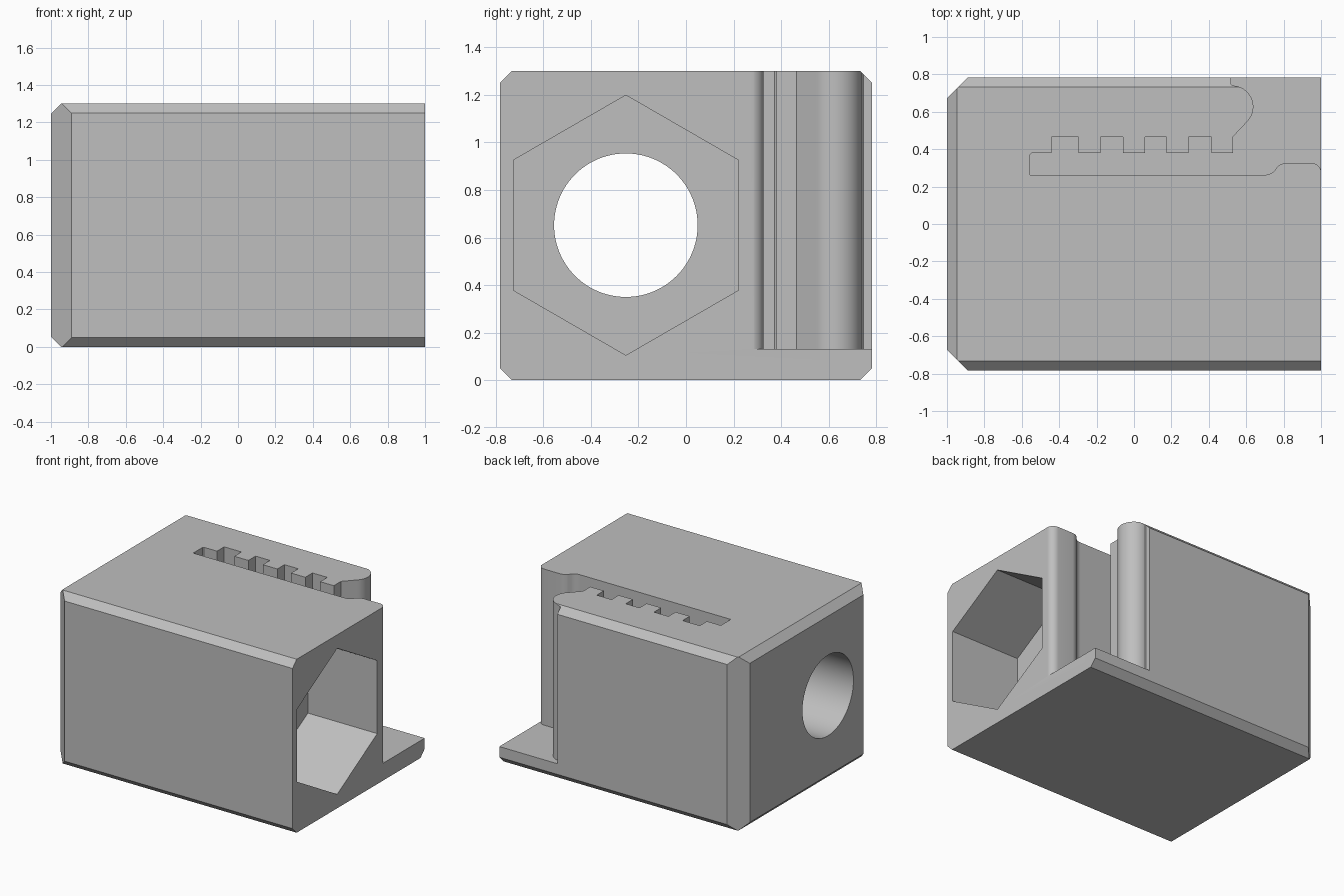
import bpy, bmesh
from math import sin, cos, pi, radians
from mathutils import Vector, Matrix

cube = bpy.data.objects.get("Cube")
if cube:
    bpy.data.objects.remove(cube)

grey = bpy.data.materials.new("light grey plastic")
grey.use_nodes = True
grey.diffuse_color = (0.52, 0.52, 0.52, 1)
grey.node_tree.nodes["Principled BSDF"].inputs["Base Color"].default_value = (0.52, 0.52, 0.52, 1)

HALF_Y, HEIGHT = 0.783, 1.3
BORE_Y, BORE_Z = -0.253, 0.652


def add_object(name, bm):
    bmesh.ops.recalc_face_normals(bm, faces=bm.faces)
    mesh = bpy.data.meshes.new(name)
    bm.to_mesh(mesh)
    bm.free()
    mesh.materials.append(grey)
    obj = bpy.data.objects.new(name, mesh)
    bpy.context.collection.objects.link(obj)
    return obj


def prism(name, points, direction):
    """Extrude a closed outline along a direction."""
    bm = bmesh.new()
    face = bm.faces.new([bm.verts.new(p) for p in points])
    extruded = bmesh.ops.extrude_face_region(bm, geom=[face])["geom"]
    verts = [g for g in extruded if isinstance(g, bmesh.types.BMVert)]
    bmesh.ops.translate(bm, verts=verts, vec=direction)
    return add_object(name, bm)


def ring(sides, radius, x):
    """Regular outline across the x axis, with a corner at the top."""
    return [(x, BORE_Y + radius * sin(2 * pi * i / sides),
             BORE_Z + radius * cos(2 * pi * i / sides)) for i in range(sides)]


def arc(cx, cy, r, start, end, steps):
    angles = [radians(start + (end - start) * i / steps) for i in range(steps + 1)]
    return [(cx + r * cos(a), cy + r * sin(a)) for a in angles]


# Block with chamfered long edges and a chamfered left-hand end
bm = bmesh.new()
bmesh.ops.create_cube(bm, size=1, matrix=Matrix.Translation((0, 0, HEIGHT / 2))
                      @ Matrix.Diagonal((2, HALF_Y * 2, HEIGHT, 1)))
cuts = []
for s in (-1, 1):
    mid = HEIGHT / 2
    edge_z = mid + s * mid
    cuts.append(((-0.89, s * HALF_Y, 0), (-1, s, 0)))
    cuts.append(((-0.946, 0, edge_z), (-1, 0, s)))
    for t in (-1, 1):
        cuts.append(((0, t * (HALF_Y - 0.05), edge_z), (0, t, s)))
for point, normal in cuts:
    result = bmesh.ops.bisect_plane(bm, geom=bm.verts[:] + bm.edges[:] + bm.faces[:],
                                    plane_co=point, plane_no=Vector(normal).normalized(),
                                    clear_outer=True)
    rim = [g for g in result["geom_cut"] if isinstance(g, bmesh.types.BMEdge)]
    bmesh.ops.contextual_create(bm, geom=rim)
body = add_object("clamp_body", bm)

# Hexagonal pocket and round through bore
pocket = prism("hex_pocket_cutter", ring(6, 0.547, 0.425), (1, 0, 0))
bore = prism("bore_cutter", ring(96, 0.302, -1.2), (1.8, 0, 0))

# Toothed belt slot, open towards the right and back
outline = [(1.1, 0.2), (1.0, 0.27)]
outline += arc(0.945, 0.27, 0.057, 10, 90, 8)
outline += arc(0.82, 0.247, 0.08, 90, 135, 6)
outline += arc(0.695, 0.342, 0.08, -45, -90, 6)
outline += [(-0.555, 0.262), (-0.555, 0.372), (-0.547, 0.38)]
for left, right in ((-0.44, -0.297), (-0.18, -0.06), (0.06, 0.174), (0.292, 0.415)):
    outline += [(left, 0.38), (left, 0.465), (right, 0.465), (right, 0.38)]
outline += [(0.528, 0.38), (0.528, 0.465)]
outline += arc(0.525, 0.627, 0.113, -45, 90, 24)
outline += [(0.519, 0.747), (0.519, 0.9), (1.1, 0.9)]
slot = prism("belt_slot_cutter", [(x, y, 0.13) for x, y in outline], (0, 0, 1.4))

# Carve the block
bpy.ops.object.select_all(action="DESELECT")
bpy.context.view_layer.objects.active = body
body.select_set(True)
for cutter in (pocket, bore, slot):
    cutter.hide_render = True
    mod = body.modifiers.new(cutter.name, "BOOLEAN")
    mod.operation = "DIFFERENCE"
    mod.solver = "EXACT"
    mod.object = cutter
    bpy.ops.object.modifier_apply(modifier=mod.name)
    bpy.data.objects.remove(cutter)
bpy.ops.object.shade_smooth_by_angle(angle=radians(25))
